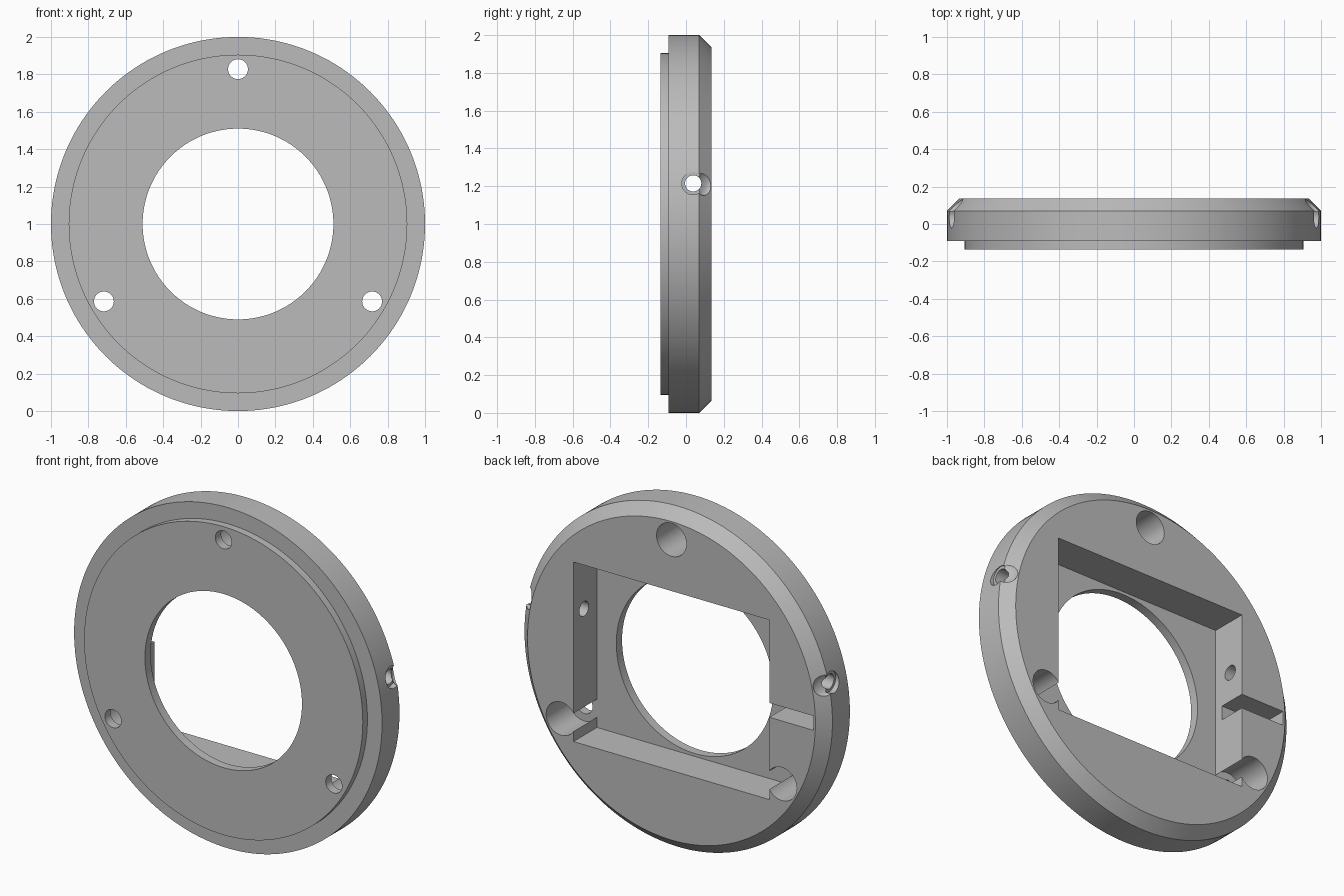
import bpy
import math
from mathutils import Matrix, Vector

cube = bpy.data.objects.get("Cube")
if cube:
    bpy.data.objects.remove(cube, do_unlink=True)

BACK = 0.135
FLOOR = -0.082          # inner face of the thin front wall
CENTRE = Vector((0, 0, 1))

grey = bpy.data.materials.new("machined_grey")
grey.use_nodes = True
grey.diffuse_color = (0.5, 0.5, 0.5, 1)
grey.node_tree.nodes["Principled BSDF"].inputs["Base Color"].default_value = (0.5, 0.5, 0.5, 1)


def lathe(name, profile, steps=160):
    """Closed solid turned about the y axis from (radius, y) points."""
    verts, faces = [], []
    for r, y in profile:
        for i in range(steps):
            a = math.tau * i / steps
            verts.append(CENTRE + Vector((r * math.cos(a), y, r * math.sin(a))))
    for k in range(len(profile) - 1):
        for i in range(steps):
            j = (i + 1) % steps
            a, b = k * steps, (k + 1) * steps
            faces.append((a + i, b + i, b + j, a + j))
    faces.append(tuple(range(steps)))
    faces.append(tuple(reversed(range((len(profile) - 1) * steps, len(verts)))))
    mesh = bpy.data.meshes.new(name)
    mesh.from_pydata(verts, [], faces)
    obj = bpy.data.objects.new(name, mesh)
    bpy.context.collection.objects.link(obj)
    mesh.materials.append(grey)
    return obj


def cut(tool):
    """Subtract a tool from the ring, then discard it."""
    tool.hide_render = True
    mod = ring.modifiers.new("cut", 'BOOLEAN')
    mod.operation = 'DIFFERENCE'
    mod.solver = 'EXACT'
    mod.object = tool
    bpy.context.view_layer.objects.active = ring
    bpy.ops.object.modifier_apply(modifier=mod.name)
    bpy.data.objects.remove(tool, do_unlink=True)


def drill(radius, start, end, sides=48):
    start, end = Vector(start), Vector(end)
    axis = end - start
    bpy.ops.mesh.primitive_cylinder_add(vertices=sides, radius=radius, depth=axis.length,
                                        location=(start + end) / 2,
                                        rotation=axis.to_track_quat('Z', 'Y').to_euler())
    cut(bpy.context.object)


def mill(low, high):
    low, high = Vector(low), Vector(high)
    bpy.ops.mesh.primitive_cube_add(size=1, location=(low + high) / 2)
    tool = bpy.context.object
    tool.data.transform(Matrix.Diagonal((*(high - low), 1)))
    cut(tool)


# Stepped disc with a chamfered back rim
ring = lathe("mounting_ring", [(0.905, -BACK), (0.905, -0.092), (1, -0.092),
                               (1, 0.07), (0.935, BACK)])

# Central bore and rectangular back pocket
drill(0.51, (0, -0.3, 1), (0, 0.3, 1), 128)
mill((-0.636, FLOOR, 0.473), (0.636, 0.3, 1.527))

# Cable slot from the pocket to the rim
mill((-0.922, -0.03, 0.956), (-0.6, 0.3, 1.04))

# Three counterbored screw holes
for k in range(3):
    a = math.pi / 2 + k * math.tau / 3
    x, z = 0.828 * math.cos(a), 1 + 0.828 * math.sin(a)
    drill(0.053, (x, -0.3, z), (x, 0.3, z))
    drill(0.097, (x, FLOOR, z), (x, 0.3, z))

# Cross holes through the side walls, with recessed mouths
for side in (-1, 1):
    drill(0.043, (side * 0.5, 0.038, 1.215), (side * 1.2, 0.038, 1.215))
    drill(0.06, (side * 0.957, 0.038, 1.215), (side * 1.2, 0.038, 1.215))
    bpy.ops.mesh.primitive_uv_sphere_add(segments=32, ring_count=16, radius=1)
    relief = bpy.context.object
    relief.data.transform(Matrix.Translation((side * 0.962, 0.092, 1.215))
                          @ Matrix.Rotation(side * math.pi / 4, 4, 'Z')
                          @ Matrix.Diagonal((0.025, 0.062, 0.064, 1)))
    cut(relief)

# Smooth curved walls, crisp machined edges
bpy.ops.object.select_all(action='DESELECT')
ring.select_set(True)
bpy.context.view_layer.objects.active = ring
bpy.ops.object.shade_smooth_by_angle(angle=math.radians(30))
